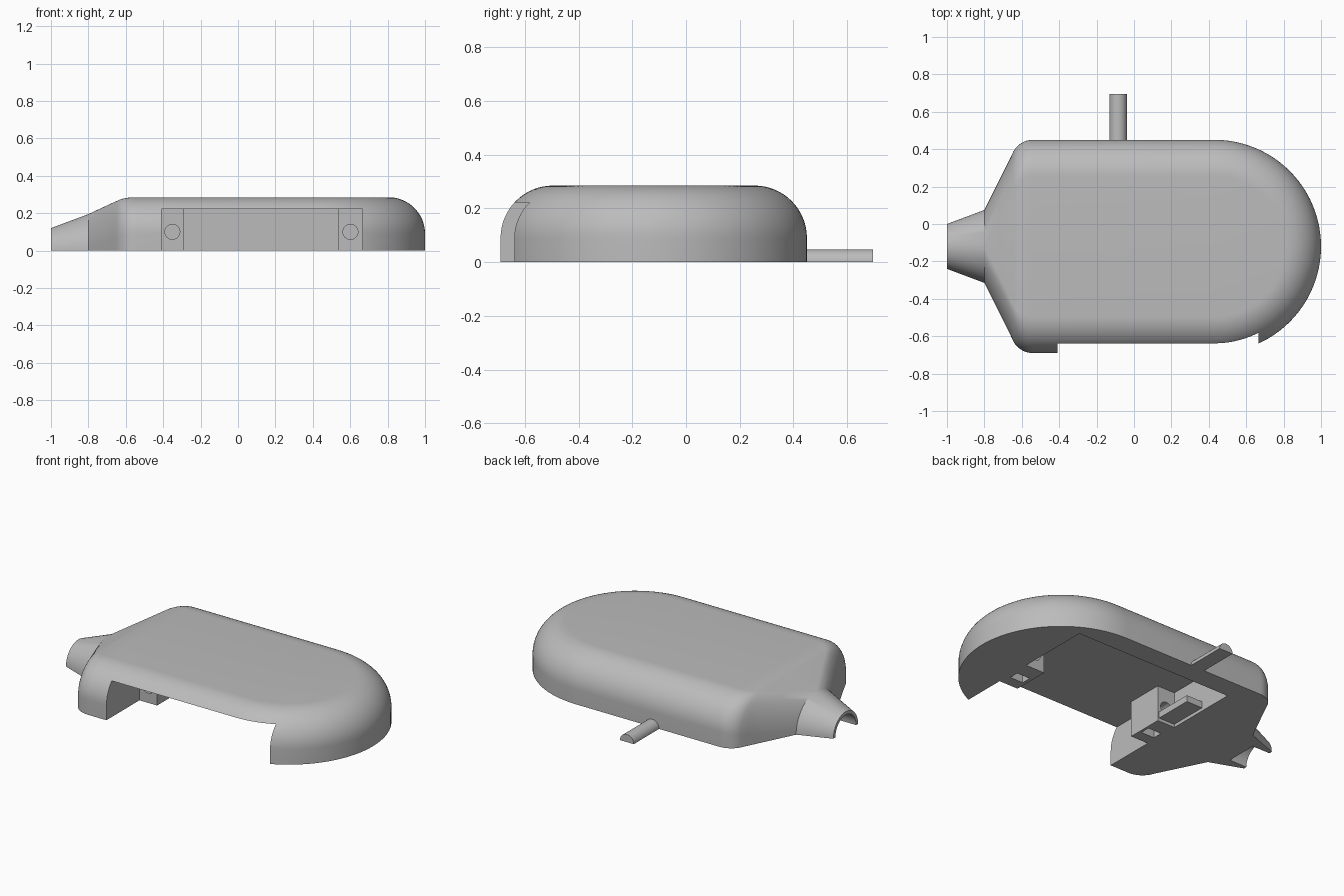
import bpy, bmesh
from math import sin, cos, pi
from mathutils import Vector, Matrix

if "Cube" in bpy.data.objects:
    bpy.data.objects.remove(bpy.data.objects["Cube"])

grey = bpy.data.materials.new("plain_grey")
grey.use_nodes = True
GREY = (0.5, 0.5, 0.5, 1)
grey.diffuse_color = GREY
grey.node_tree.nodes["Principled BSDF"].inputs["Base Color"].default_value = GREY

MID_Y = -0.12     # centre line of the shell
HALF = 0.57       # half width of the shell
TOP = 0.285
FILLET = 0.195
ROUND_X = 0.43    # centre of the rounded end


def finish(name, bm):
    bmesh.ops.remove_doubles(bm, verts=bm.verts, dist=1e-5)
    bmesh.ops.recalc_face_normals(bm, faces=bm.faces)
    mesh = bpy.data.meshes.new(name)
    bm.to_mesh(mesh)
    bm.free()
    obj = bpy.data.objects.new(name, mesh)
    obj.data.materials.append(grey)
    bpy.context.collection.objects.link(obj)
    return obj


def box(name, x, y, z):
    bm = bmesh.new()
    bmesh.ops.create_cube(bm, size=1)
    for v in bm.verts:
        v.co = [lo + (c + 0.5) * (hi - lo) for c, (lo, hi) in zip(v.co, (x, y, z))]
    return finish(name, bm)


def cylinder(name, start, end, radius, sides=48):
    bm = bmesh.new()
    a, b = Vector(start), Vector(end)
    turn = (b - a).to_track_quat('Z', 'Y').to_matrix().to_4x4()
    bmesh.ops.create_cone(bm, cap_ends=True, segments=sides, radius1=radius, radius2=radius,
                          depth=(b - a).length, matrix=Matrix.Translation((a + b) / 2) @ turn)
    return finish(name, bm)


def activate(obj):
    bpy.ops.object.select_all(action='DESELECT')
    obj.select_set(True)
    bpy.context.view_layer.objects.active = obj


def cut(obj, *cutters):
    activate(obj)
    for c in cutters:
        mod = obj.modifiers.new("cut", 'BOOLEAN')
        mod.operation, mod.solver, mod.object = 'DIFFERENCE', 'EXACT', c
        bpy.ops.object.modifier_apply(modifier=mod.name)
        bpy.data.objects.remove(c)


def smooth(obj):
    activate(obj)
    bpy.ops.object.shade_smooth_by_angle(angle=pi / 6)


# Shell: a half profile swept along one side, round the end and back
def half_profile(origin_x, angle, width, height, radius):
    pts = [(width, 0)]
    for i in range(17):
        t = i / 16 * pi / 2
        pts.append((width - radius + radius * cos(t), height - radius + radius * sin(t)))
    pts.append((0, height))
    return [(origin_x + d * sin(angle), MID_Y + d * cos(angle), z) for d, z in pts]


# x, half width, height, fillet radius from the nozzle tip to the full body
sections = [(-1, 0.12, 0.12, 0.12), (-0.8, 0.195, 0.195, 0.195),
            (-0.72, 0.355, 0.232, FILLET), (-0.66, 0.475, 0.26, FILLET)]
for i in range(9):
    t = i / 8 * pi / 3
    sections.append((-0.54 - 0.12 * sin(pi / 3 - t), HALF - 0.12 + 0.12 * cos(pi / 3 - t),
                     TOP - 0.018 * (1 - i / 8) ** 2, FILLET))
sections.append((ROUND_X, HALF, TOP, FILLET))

rows = [half_profile(x, 0, w, h, r) for x, w, h, r in sections]
rows += [half_profile(ROUND_X, i / 48 * pi, HALF, TOP, FILLET) for i in range(1, 48)]
rows += [half_profile(x, pi, w, h, r) for x, w, h, r in reversed(sections)]

bm = bmesh.new()
grid = [[bm.verts.new(p) for p in row] for row in rows]
for a, b in zip(grid, grid[1:]):
    for i in range(len(a) - 1):
        bm.faces.new((a[i], a[i + 1], b[i + 1], b[i]))
bm.faces.new([row[0] for row in grid])
bm.faces.new(grid[0] + grid[-1][::-1])
shell = finish("shell", bm)

# Front bay open below, and the bore in the nozzle
cut(shell,
    box("bay_cutter", (-0.41, 0.665), (-0.9, 0.32), (-0.1, 0.222)),
    cylinder("bore_cutter", (-1.1, MID_Y, 0), (-0.88, MID_Y, 0), 0.1))
smooth(shell)

# Screw brackets at both ends of the bay, each with a nut slot and a hole
for name, lo, hi in (("right_bracket", -0.412, -0.29), ("left_bracket", 0.535, 0.667)):
    mid = (lo + hi) / 2
    bracket = box(name, (lo, hi), (-0.37, -0.14), (0, 0.224))
    cut(bracket,
        box("slot_cutter", (mid - 0.045, mid + 0.045), (-0.3, -0.24), (-0.1, 0.16)),
        cylinder("hole_cutter", (mid, -0.5, 0.1), (mid, 0, 0.1), 0.04, 32))
    smooth(bracket)

# Small ledge behind one bracket
box("ledge", (-0.412, -0.3), (-0.14, 0.1), (0.02, 0.06))

# Half-round rod at the back
rod = cylinder("rod", (-0.085, 0.4, 0), (-0.085, 0.695, 0), 0.047)
cut(rod, box("rod_cutter", (-1, 1), (0, 1), (-0.5, 0)))
smooth(rod)
